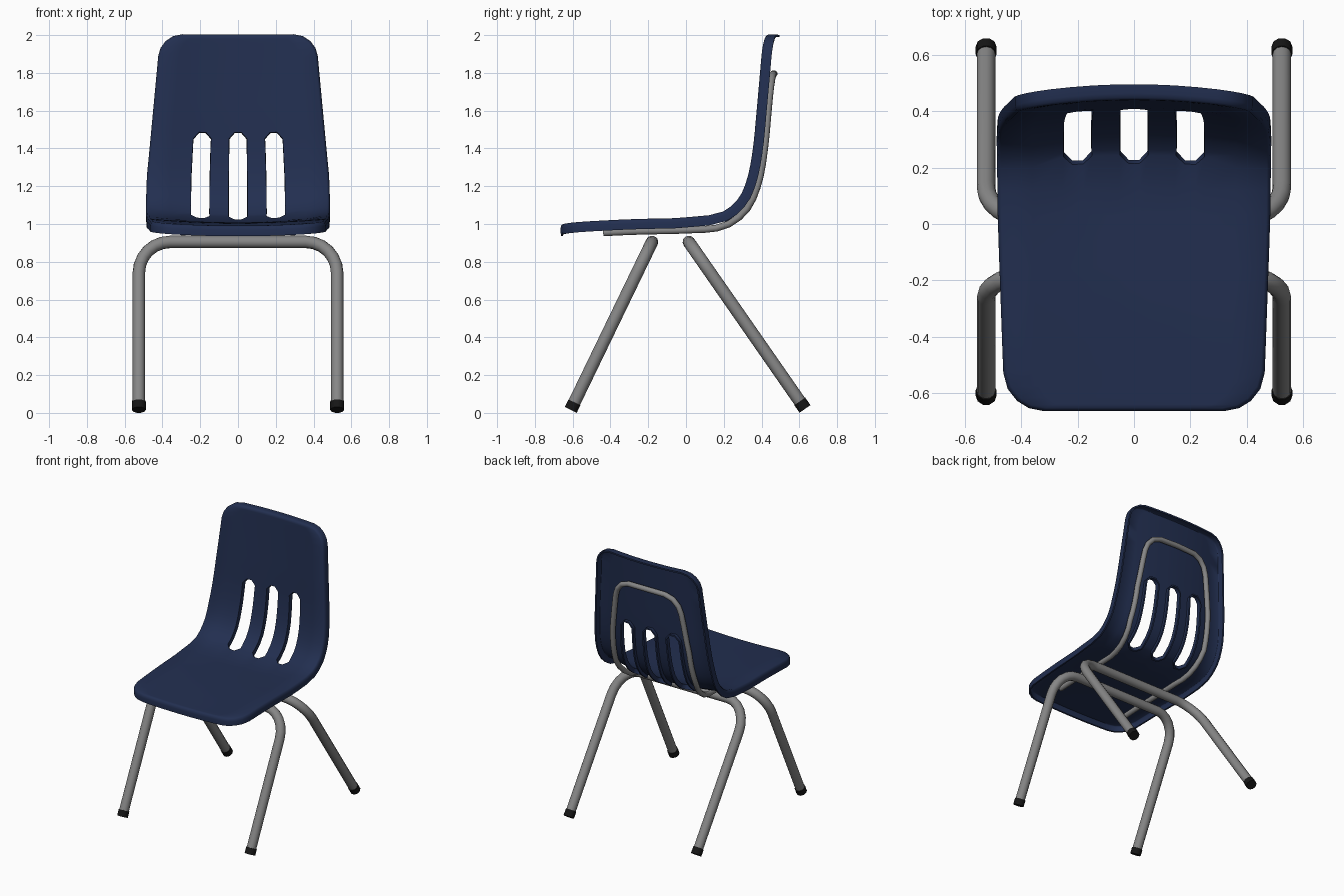
import bpy, bmesh, math
from mathutils import Vector

if "Cube" in bpy.data.objects:
    bpy.data.objects.remove(bpy.data.objects["Cube"])


def material(name, rgb):
    m = bpy.data.materials.new(name)
    m.diffuse_color = (*rgb, 1)
    m.use_nodes = True
    m.node_tree.nodes["Principled BSDF"].inputs["Base Color"].default_value = m.diffuse_color
    return m


NAVY = material("navy plastic", (0.016, 0.028, 0.08))
STEEL = material("grey steel", (0.24, 0.24, 0.24))
BLACK = material("black rubber", (0.008, 0.008, 0.008))


def lerp_table(table, t):
    for (a, va), (b, vb) in zip(table, table[1:]):
        if t <= b:
            return va + (vb - va) * max(0, (t - a) / (b - a))
    return table[-1][1]


# Side profile (y, z) of the shell's middle, smoothed and measured by length
KEYS = [(-0.65, 0.985), (-0.3, 1.0), (0.0, 1.004), (0.13, 1.005), (0.2, 1.015),
        (0.27, 1.05), (0.335, 1.12), (0.38, 1.24), (0.405, 1.4),
        (0.42, 1.6), (0.435, 1.82), (0.446, 1.99)]
K = [Vector(k) for k in KEYS]
K = [2 * K[0] - K[1]] + K + [2 * K[-1] - K[-2]]
PROF = []
for i in range(1, len(K) - 2):
    p0, p1, p2, p3 = K[i - 1:i + 3]
    m1 = (p2 - p0) / ((p1 - p0).length + (p2 - p1).length) * (p2 - p1).length
    m2 = (p3 - p1) / ((p2 - p1).length + (p3 - p2).length) * (p2 - p1).length
    for j in range(12):
        t = j / 12
        PROF.append((2*t**3 - 3*t*t + 1) * p1 + (t**3 - 2*t*t + t) * m1
                    + (3*t*t - 2*t**3) * p2 + (t**3 - t*t) * m2)
PROF.append(K[-2])
LEN = [0.0]
for a, b in zip(PROF, PROF[1:]):
    LEN.append(LEN[-1] + (b - a).length)
TOTAL = LEN[-1]


def profile(s):
    i = 0
    while i < len(LEN) - 2 and s > LEN[i + 1]:
        i += 1
    return PROF[i].lerp(PROF[i + 1], (s - LEN[i]) / (LEN[i + 1] - LEN[i]))


LIFT = [(0, 0.018), (0.6, 0.022), (0.95, 0.05), (TOTAL, 0.045)]


def shell_point(x, s, d):
    """Point at width x, length s along the shell, depth d behind its face."""
    tan = (profile(s + 0.02) - profile(s - 0.02)).normalized()
    d -= lerp_table(LIFT, s) * (x / 0.47) ** 2
    p = profile(s) + Vector((tan.y, -tan.x)) * d
    return Vector((x, p.x, p.y))


WIDTH = [(0, 0.443), (0.15, 0.45), (0.66, 0.468), (0.98, 0.472), (1.15, 0.468), (TOTAL, 0.398)]


def half_width(s):
    w = lerp_table(WIDTH, s)
    for r, e in ((0.13, s), (0.11, TOTAL - s)):
        if e < r:
            w -= r * (1 - math.sqrt(max(0, 1 - (1 - e / r) ** 2)))
    return w


def finish(ob, mat, angle=40):
    ob.data.materials.append(mat)
    bpy.ops.object.select_all(action='DESELECT')
    ob.select_set(True)
    bpy.context.view_layer.objects.active = ob
    for m in list(ob.modifiers):
        bpy.ops.object.modifier_apply(modifier=m.name)
    if ob.type == 'CURVE':
        bpy.ops.object.convert(target='MESH')
    bpy.ops.object.shade_smooth_by_angle(angle=math.radians(angle))


# Seat shell: a sheet with three slots, laid out flat as (x, s, d) then bent
S0, S1 = 0.865, 1.405
half = [0.045, 0.115, 0.31, 0.38, 0.47, 0.54, 0.77, 1.0]
cols = [-c for c in reversed(half)] + half
slot_edges = (0.115, 0.31, 0.54)
rows = [0, 0.01, 0.035, 0.075, 0.13] + [0.13 + (S0 - 0.13) * i / 8 for i in range(1, 8)]
rows += [S0 + (S1 - S0) * i / 9 for i in range(10)]
rows += [S1 + (TOTAL - 0.11 - S1) * i / 5 for i in range(1, 6)]
rows += [TOTAL - e for e in (0.07, 0.035, 0.01, 0)]


def in_slot(f):
    return abs(f) < 0.115 or 0.31 < abs(f) < 0.54


bm = bmesh.new()
grid = []
for s in rows:
    line = []
    for f in cols:
        x, ss = f * half_width(s), s
        if abs(f) in slot_edges:                     # chamfered slot ends
            ss += 0.035 * (s == S0) - 0.035 * (s == rows[21])
        line.append(bm.verts.new((x, ss, 0)))
    grid.append(line)
for i in range(len(rows) - 1):
    for j in range(len(cols) - 1):
        mid = (rows[i] + rows[i + 1]) / 2
        if S0 < mid < S1 and in_slot((cols[j] + cols[j + 1]) / 2):
            continue
        bm.faces.new((grid[i][j], grid[i][j + 1], grid[i + 1][j + 1], grid[i + 1][j]))

# Turned-back rim around the outside, short lips inside the slots
edge_verts = set(grid[0]) | set(grid[-1]) | {l[0] for l in grid} | {l[-1] for l in grid}
border = [e for e in bm.edges if e.is_boundary]
outer = [e for e in border if e.verts[0] in edge_verts and e.verts[1] in edge_verts]
inner = [e for e in border if e not in outer]


def extrude(edges, depth, grow=0.0):
    out = bmesh.ops.extrude_edge_only(bm, edges=edges)["geom"]
    for v in (g for g in out if isinstance(g, bmesh.types.BMVert)):
        v.co.x *= 1 + grow
        v.co.y = TOTAL / 2 + (v.co.y - TOTAL / 2) * (1 + grow * 0.45)
        v.co.z += depth
    return [g for g in out if isinstance(g, bmesh.types.BMEdge)]


extrude(inner, 0.028)
extrude(extrude(extrude(outer, 0.005, 0.012), 0.012, 0.008), 0.032)
for v in bm.verts:
    v.co = shell_point(*v.co)
bmesh.ops.recalc_face_normals(bm, faces=bm.faces)
me = bpy.data.meshes.new("seat_shell")
bm.to_mesh(me)
bm.free()
shell = bpy.data.objects.new("seat_shell", me)
bpy.context.collection.objects.link(shell)
sol = shell.modifiers.new("thickness", 'SOLIDIFY')
sol.thickness, sol.offset = 0.012, 0
finish(shell, NAVY, 50)


def tube(name, pts, radius, mat, res=3):
    cu = bpy.data.curves.new(name, 'CURVE')
    cu.dimensions = '3D'
    cu.bevel_depth, cu.bevel_resolution, cu.use_fill_caps = radius, res, True
    sp = cu.splines.new('POLY')
    sp.points.add(len(pts) - 1)
    for p, c in zip(sp.points, pts):
        p.co = (*c, 1)
    ob = bpy.data.objects.new(name, cu)
    bpy.context.collection.objects.link(ob)
    finish(ob, mat)


# Support loop that follows the underside and the back of the shell
path = [(0.29, 0.21), (0.29, 0.75), (0.315, 0.93), (0.33, 1.05), (0.315, 1.3), (0.285, 1.5),
        (0.27, 1.59), (0.25, 1.645), (0.21, 1.69), (0.15, 1.712), (0, 1.715)]
fine = []
for (xa, sa), (xb, sb) in zip(path, path[1:]):
    n = max(1, round(abs(sb - sa) / 0.06))
    fine += [(xa + (xb - xa) * i / n, sa + (sb - sa) * i / n) for i in range(n)]
fine.append(path[-1])
DEPTH = [(0, 0.05), (0.8, 0.045), (1.1, 0.032), (TOTAL, 0.032)]
right = [shell_point(x, s, lerp_table(DEPTH, s)) for x, s in fine]
left = [Vector((-p.x, p.y, p.z)) for p in right[-2::-1]]
tube("back_support_loop", right + left, 0.019, STEEL)

# Leg frames: one bent tube each, with rubber feet
for name, top, foot in (("front", (-0.18, 0.905), (-0.61, 0.016)),
                        ("rear", (0.015, 0.905), (0.63, 0.021))):
    top, foot = Vector(top), Vector(foot)

    def leg(x, t):
        p = top.lerp(foot, t)
        return Vector((x, p.x, p.y))

    bend = [(0.36 + 0.165 * math.sin(a), 0.185 * (1 - math.cos(a)))
            for a in (math.radians(d) for d in range(0, 91, 15))]
    side = [leg(x, t) for x, t in bend] + [leg(0.525, 0.97)]
    other = [Vector((-p.x, p.y, p.z)) for p in reversed(side)]
    tube(name + "_legs", other + side, 0.033, STEEL, 4)
    for sx, tag in ((-1, "left"), (1, "right")):
        tube(f"{name}_{tag}_foot", [leg(sx * 0.525, 0.955), leg(sx * 0.525, 1)], 0.037, BLACK, 3)
